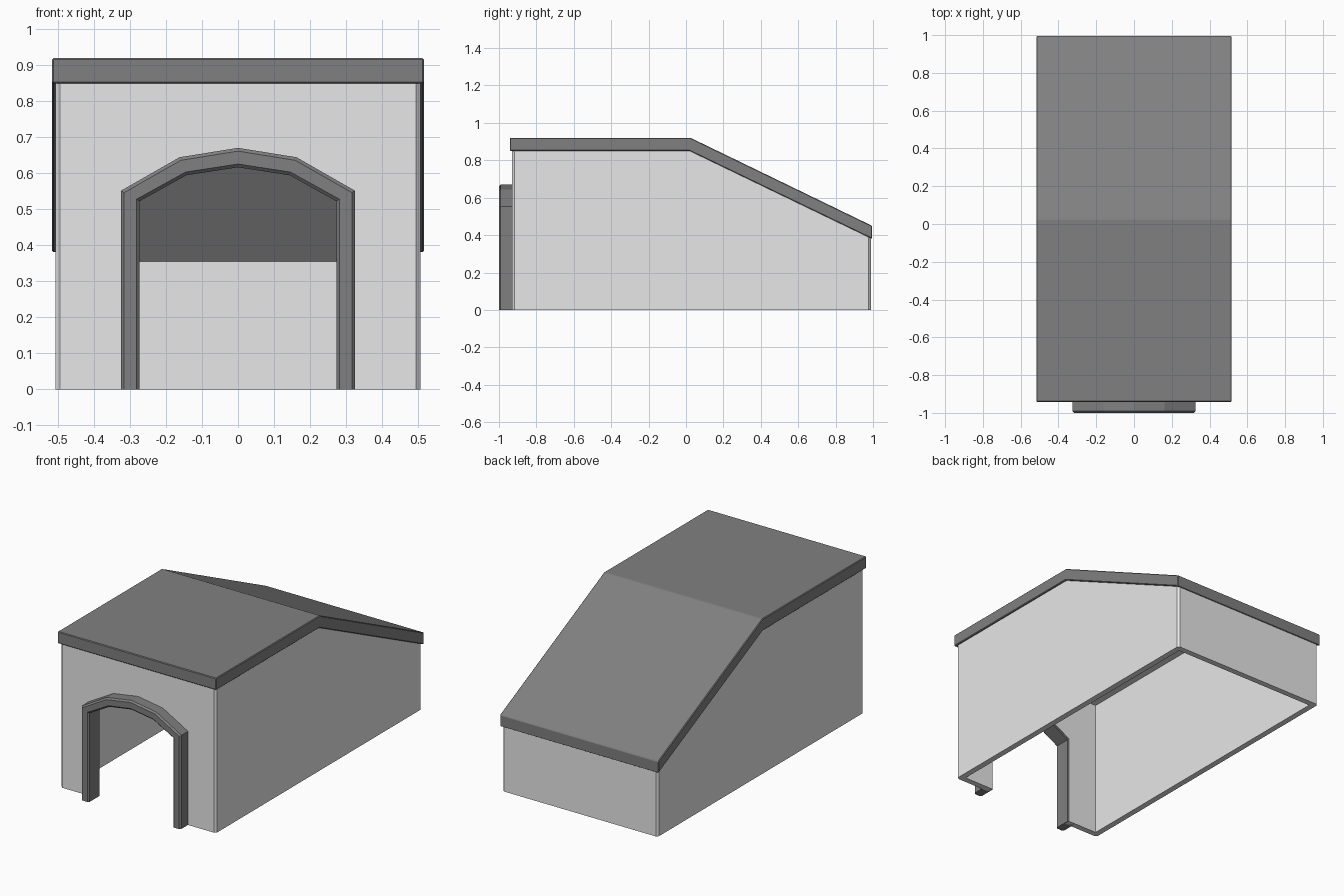
import bpy, bmesh
from mathutils import Vector

cube = bpy.data.objects.get("Cube")
if cube:
    bpy.data.objects.remove(cube, do_unlink=True)


def make_material(name, value):
    mat = bpy.data.materials.new(name)
    mat.use_nodes = True
    colour = (value, value, value, 1)
    mat.diffuse_color = colour
    mat.node_tree.nodes["Principled BSDF"].inputs["Base Color"].default_value = colour
    return mat


LIGHT = make_material("light grey wall", 0.8)
DARK = make_material("dark grey trim", 0.216)


def prism(name, profile, axis, start, end, mat, bevel=0, pick=None):
    """Extrude a 2D profile along x (points are y, z) or y (points are x, z)."""
    bm = bmesh.new()
    place = (lambda a, b: (start, a, b)) if axis == 0 else (lambda a, b: (a, start, b))
    face = bm.faces.new([bm.verts.new(place(a, b)) for a, b in profile])
    grown = bmesh.ops.extrude_face_region(bm, geom=[face])["geom"]
    offset = Vector((0, 0, 0))
    offset[axis] = end - start
    bmesh.ops.translate(bm, vec=offset, verts=[v for v in grown if isinstance(v, bmesh.types.BMVert)])
    bmesh.ops.recalc_face_normals(bm, faces=bm.faces[:])
    if bevel:
        edges = [e for e in bm.edges if pick(*[v.co for v in e.verts])]
        bmesh.ops.bevel(bm, geom=edges, offset=bevel, segments=1, affect="EDGES")
    mesh = bpy.data.meshes.new(name)
    bm.to_mesh(mesh)
    bm.free()
    mesh.materials.append(mat)
    obj = bpy.data.objects.new(name, mesh)
    bpy.context.collection.objects.link(obj)
    return obj


def mirrored(half):
    """Complete a right-to-centre outline with its mirror image."""
    return half + [(-x, z) for x, z in reversed(half[:-1])]


def cut(target, cutter):
    mod = target.modifiers.new(cutter.name, "BOOLEAN")
    mod.operation = "DIFFERENCE"
    mod.solver = "EXACT"
    mod.object = cutter
    cutter.hide_render = True
    cutter.hide_viewport = True
    cutter.display_type = "WIRE"


def vertical(a, b):
    return abs(a.z - b.z) > 0.1 and (a - b).xy.length < 0.001


def arch_front(a, b):
    return max(a.y, b.y) < -0.99 and max(a.z, b.z) > 0.01


# Hollow walls, open below
walls = prism("walls", [(-0.93, 0), (0.988, 0), (0.988, 0.39), (0.022, 0.86), (-0.93, 0.86)],
              0, -0.507, 0.507, LIGHT, 0.012, vertical)
room = prism("room_cutter", [(-0.895, -0.1), (0.953, -0.1), (0.953, 0.355), (0.014, 0.815), (-0.895, 0.815)],
             0, -0.472, 0.472, LIGHT)
cut(walls, room)

# Doorway through the front wall
opening = [(0.28, 0.53), (0.15, 0.6), (0, 0.625)]
doorway = prism("doorway_cutter", mirrored([(0.28, -0.1)] + opening), 1, -1.1, -0.8, LIGHT)
cut(walls, doorway)

# Arched surround
outer = mirrored([(0.325, 0), (0.325, 0.552), (0.162, 0.645), (0, 0.671)])
inner = mirrored([(0.273, 0), (0.273, 0.523), (0.143, 0.595), (0, 0.617)])
prism("arch_surround", outer + inner[::-1], 1, -1, -0.9, DARK, 0.009, arch_front)

# Bent roof slab
prism("roof", [(-0.942, 0.85), (0.02, 0.85), (0.995, 0.38), (0.995, 0.45), (0.025, 0.92), (-0.942, 0.92)],
      0, -0.517, 0.517, DARK, 0.004, lambda a, b: True)
